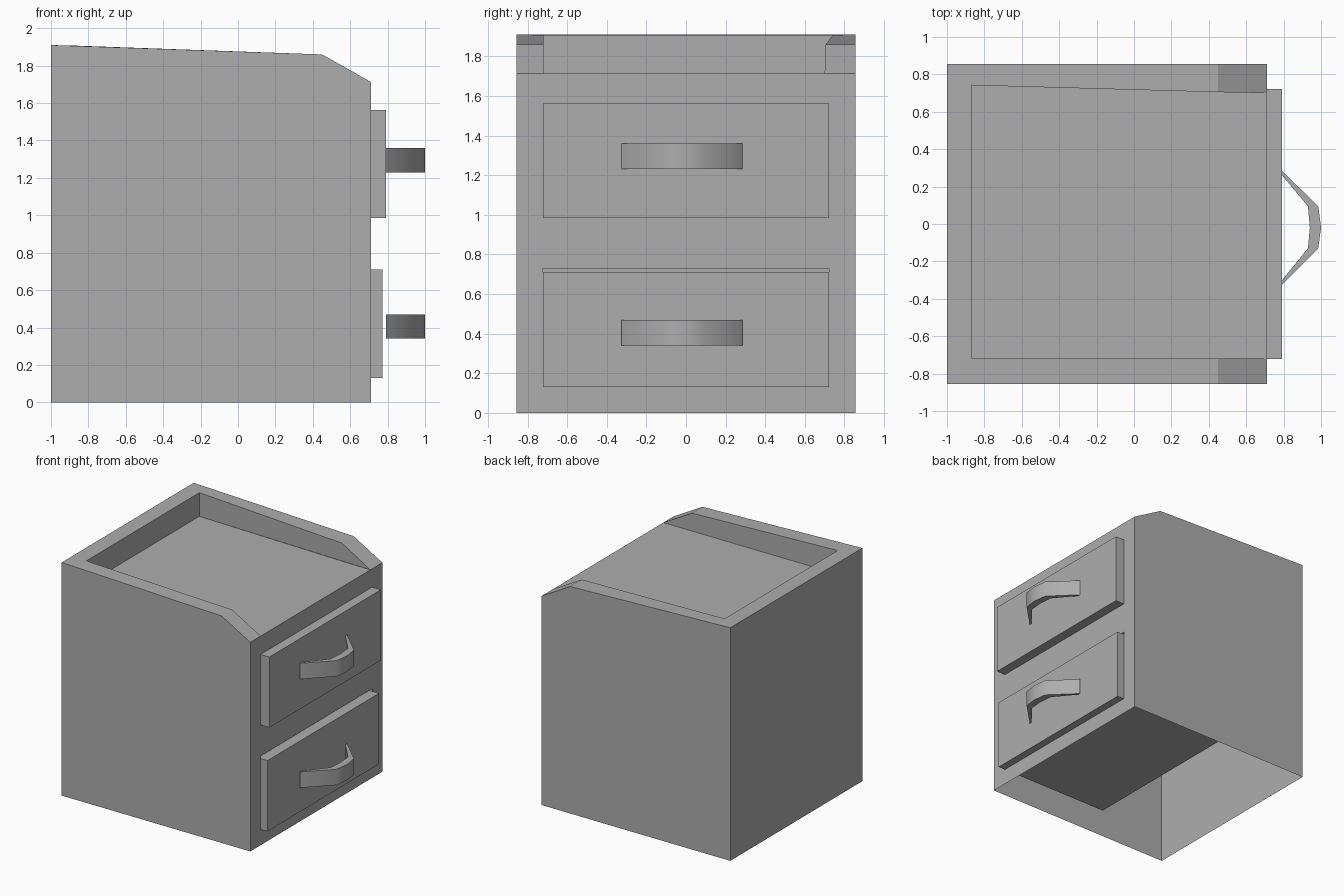
import bpy, bmesh
from mathutils import Vector

cube = bpy.data.objects.get("Cube")
if cube:
    bpy.data.objects.remove(cube, do_unlink=True)

GREY = (0.42, 0.42, 0.42, 1)
grey = bpy.data.materials.new("plain_grey")
grey.use_nodes = True
grey.diffuse_color = GREY
grey.node_tree.nodes["Principled BSDF"].inputs["Base Color"].default_value = GREY


def finish(name, bm):
    mesh = bpy.data.meshes.new(name)
    bm.to_mesh(mesh)
    bm.free()
    mesh.materials.append(grey)
    obj = bpy.data.objects.new(name, mesh)
    bpy.context.collection.objects.link(obj)
    return obj


def add_face(bm, points, toward):
    """Add a polygon whose normal points roughly along 'toward'."""
    face = bm.faces.new([bm.verts.new(p) for p in points])
    face.normal_update()
    if face.normal.dot(Vector(toward)) < 0:
        face.normal_flip()


BACK, FRONT, SIDE = -1.0, 0.71, 0.855
BEND, INNER_BACK = 0.45, -0.87
TOP, SHOULDER, FLOOR = 1.91, 1.86, 1.713
OPEN_Y = 0.722
LOWER, UPPER = (0.13, 0.71), (0.985, 1.563)

# Cabinet shell: open underneath, with a tray recessed into the top
bm = bmesh.new()
add_face(bm, [(BACK, -SIDE, 0), (BACK, SIDE, 0), (BACK, SIDE, TOP), (BACK, -SIDE, TOP)], (-1, 0, 0))
inner = {}
for s, ys in ((-1, (-0.72, -0.72, -0.72)), (1, (0.742, 0.705, 0.70))):
    rim = [(BACK, s * SIDE, TOP), (BEND, s * SIDE, SHOULDER), (FRONT, s * SIDE, FLOOR)]
    lip = list(zip((INNER_BACK, BEND, FRONT), ys, (TOP - 0.003, SHOULDER, FLOOR)))
    inner[s] = lip
    add_face(bm, rim + [(FRONT, s * SIDE, 0), (BACK, s * SIDE, 0)], (0, s, 0))
    for i in range(2):
        add_face(bm, [rim[i], rim[i + 1], lip[i + 1], lip[i]], (0, 0, 1))
    add_face(bm, lip + [(INNER_BACK, ys[0], FLOOR)], (0, -s, 0))

# Back rim, tray back wall and tray floor
low = {s: [(x, y, FLOOR) for x, y, z in inner[s]] for s in inner}
add_face(bm, [(BACK, -SIDE, TOP), (BACK, SIDE, TOP), inner[1][0], inner[-1][0]], (0, 0, 1))
add_face(bm, [inner[-1][0], inner[1][0], low[1][0], low[-1][0]], (1, 0, 0))
add_face(bm, low[1] + low[-1][::-1], (0, 0, 1))

# Drawer face of the shell, leaving two openings and a slim gap over the lower drawer
ys = (-SIDE, -OPEN_Y, OPEN_Y, SIDE)
zs = (0, LOWER[0], LOWER[1] + 0.02, UPPER[0], UPPER[1], FLOOR)
for i in range(3):
    for j in range(5):
        if i == 1 and j in (1, 3):
            continue
        add_face(bm, [(FRONT, ys[i], zs[j]), (FRONT, ys[i + 1], zs[j]),
                      (FRONT, ys[i + 1], zs[j + 1]), (FRONT, ys[i], zs[j + 1])], (1, 0, 0))
bmesh.ops.remove_doubles(bm, verts=bm.verts, dist=0.0005)
finish("cabinet_shell", bm)


# Drawers: long boxes reaching inside the shell
def drawer(name, z_range, x_front):
    bm = bmesh.new()
    bmesh.ops.create_cube(bm, size=1)
    z0, z1 = z_range
    bmesh.ops.scale(bm, verts=bm.verts, vec=(1.06, 2 * OPEN_Y, z1 - z0))
    bmesh.ops.translate(bm, verts=bm.verts, vec=(x_front - 0.53, 0, (z0 + z1) / 2))
    finish(name, bm)


# Handles: bent strap profile extruded upward
OUTER = [(0.79, 0.285), (0.985, 0.095), (1.0, -0.02), (0.985, -0.13), (0.79, -0.325)]
INSIDE = [(0.79, 0.262), (0.93, 0.095), (0.94, -0.02), (0.93, -0.13), (0.79, -0.302)]


def handle(name, z):
    bm = bmesh.new()
    strips = [bm.faces.new([bm.verts.new((x, y, z)) for x, y in
                            (OUTER[i], OUTER[i + 1], INSIDE[i + 1], INSIDE[i])]) for i in range(4)]
    bmesh.ops.remove_doubles(bm, verts=bm.verts, dist=0.0005)
    grown = bmesh.ops.extrude_face_region(bm, geom=strips, use_keep_orig=True)["geom"]
    bmesh.ops.translate(bm, vec=(0, 0, 0.13),
                        verts=[g for g in grown if isinstance(g, bmesh.types.BMVert)])
    bmesh.ops.recalc_face_normals(bm, faces=bm.faces)
    obj = finish(name, bm)
    bpy.ops.object.select_all(action="DESELECT")
    obj.select_set(True)
    bpy.context.view_layer.objects.active = obj
    bpy.ops.object.shade_smooth_by_angle(angle=1.0)


drawer("lower_drawer", LOWER, 0.773)
drawer("upper_drawer", UPPER, 0.79)
handle("lower_handle", 0.34)
handle("upper_handle", 1.23)
